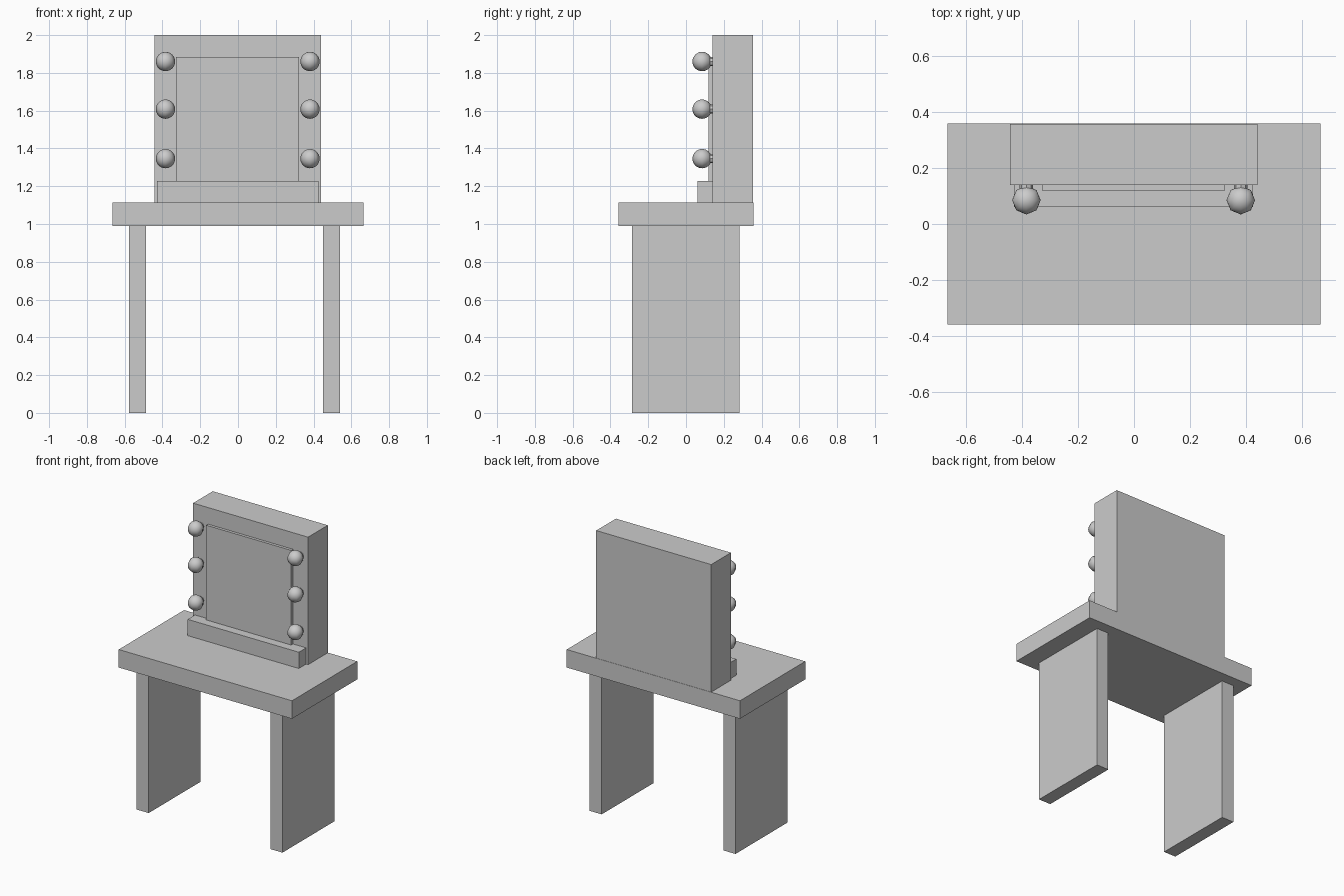
import bpy, bmesh, math
from mathutils import Matrix

if "Cube" in bpy.data.objects:
    bpy.data.objects.remove(bpy.data.objects["Cube"])


def make_object(name, bm):
    mesh = bpy.data.meshes.new(name)
    bm.to_mesh(mesh)
    bm.free()
    obj = bpy.data.objects.new(name, mesh)
    bpy.context.collection.objects.link(obj)
    return obj


def box(name, x, y, z):
    """Box from (min, max) pairs on each axis."""
    bm = bmesh.new()
    size = [b - a for a, b in (x, y, z)]
    mid = [(a + b) / 2 for a, b in (x, y, z)]
    bmesh.ops.create_cube(bm, size=1, matrix=Matrix.Translation(mid) @ Matrix.Diagonal((*size, 1)))
    return make_object(name, bm)


def bulb(name, x, y, z):
    bm = bmesh.new()
    bmesh.ops.create_uvsphere(bm, u_segments=8, v_segments=16, radius=0.051,
                              matrix=Matrix.Translation((x, y, z)))
    obj = make_object(name, bm)
    bpy.ops.object.select_all(action='DESELECT')
    obj.select_set(True)
    bpy.context.view_layer.objects.active = obj
    bpy.ops.object.shade_smooth_by_angle(angle=math.radians(50))


def socket(name, x, y0, y1, z):
    bm = bmesh.new()
    place = Matrix.Translation((x, (y0 + y1) / 2, z)) @ Matrix.Rotation(math.pi / 2, 4, 'X')
    bmesh.ops.create_cone(bm, cap_ends=True, segments=8, radius1=0.024, radius2=0.024,
                          depth=y1 - y0, matrix=place)
    make_object(name, bm)


# Table: top and two slab legs
box("table_top", (-0.665, 0.665), (-0.358, 0.358), (0.99, 1.115))
box("left_leg", (-0.578, -0.486), (-0.285, 0.283), (0, 0.99))
box("right_leg", (0.449, 0.541), (-0.285, 0.283), (0, 0.99))

# Mirror cabinet, raised mirror panel and ledge below it
box("mirror_frame", (-0.443, 0.44), (0.14, 0.356), (1.115, 2.0))
box("mirror", (-0.328, 0.324), (0.12, 0.14), (1.22, 1.885))
box("mirror_ledge", (-0.428, 0.425), (0.06, 0.14), (1.115, 1.228))

# Bulbs on short sockets down both sides
for side, x in (("left", -0.384), ("right", 0.381)):
    for row, z in (("top", 1.86), ("middle", 1.608), ("bottom", 1.346)):
        bulb(f"{side}_{row}_bulb", x, 0.085, z)
        socket(f"{side}_{row}_socket", x, 0.1, 0.14, z)
